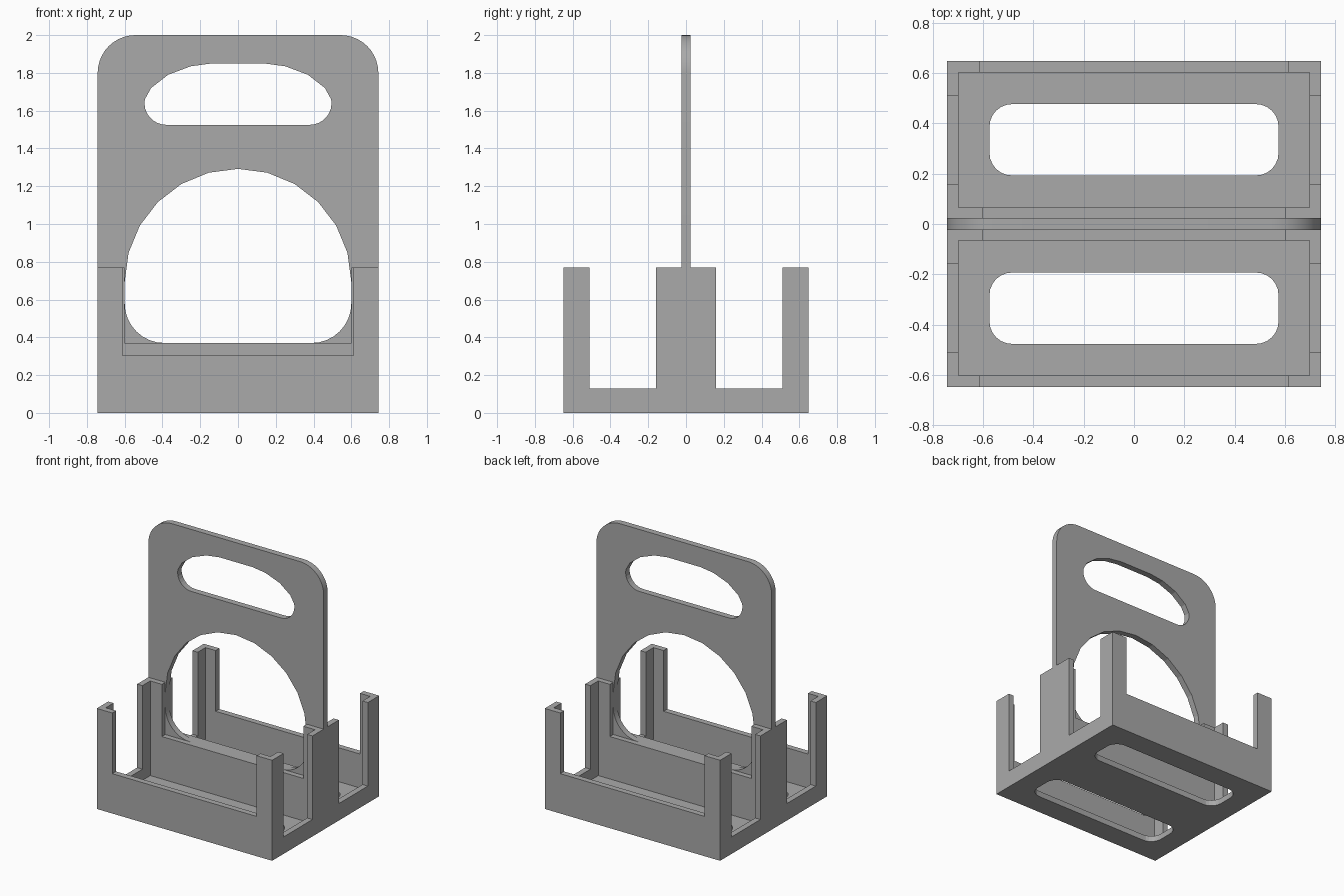
import bpy
import bmesh
from math import sin, cos, pi, radians
from mathutils import Vector

cube = bpy.data.objects.get("Cube")
if cube:
    bpy.data.objects.remove(cube, do_unlink=True)

grey = bpy.data.materials.new("plain grey")
grey.use_nodes = True
grey.diffuse_color = (0.4, 0.4, 0.4, 1)
grey.node_tree.nodes["Principled BSDF"].inputs["Base Color"].default_value = (0.4, 0.4, 0.4, 1)

W, D, T = 0.743, 0.648, 0.045      # half width, half depth, wall thickness
RIM, SPINE = 0.77, 0.065           # post height, half thickness of the divider


def prism(name, outline, low, high, axis="z"):
    """Extrude a closed 2D outline along z, or along y for an upright panel."""
    bm = bmesh.new()
    place = (lambda u, v: (u, v, low)) if axis == "z" else (lambda u, v: (u, low, v))
    face = bm.faces.new([bm.verts.new(place(u, v)) for u, v in outline])
    shift = Vector((0, 0, high - low)) if axis == "z" else Vector((0, high - low, 0))
    new = bmesh.ops.extrude_face_region(bm, geom=[face])["geom"]
    bmesh.ops.translate(bm, vec=shift, verts=[g for g in new if isinstance(g, bmesh.types.BMVert)])
    bmesh.ops.recalc_face_normals(bm, faces=bm.faces)
    mesh = bpy.data.meshes.new(name)
    bm.to_mesh(mesh)
    bm.free()
    mesh.materials.append(grey)
    obj = bpy.data.objects.new(name, mesh)
    bpy.context.collection.objects.link(obj)
    return obj


def box(name, x0, x1, y0, y1, z0, z1):
    return prism(name, [(x0, y0), (x1, y0), (x1, y1), (x0, y1)], z0, z1)


def arc(cx, cy, r, start, end, steps):
    angles = [radians(start + (end - start) * i / steps) for i in range(steps + 1)]
    return [(cx + r * cos(a), cy + r * sin(a)) for a in angles]


def mirrored(right_half):
    """Complete an outline from its right half, listed from bottom to top."""
    return right_half + [(-x, z) for x, z in reversed(right_half) if x > 1e-5]


def combine(target, tool, operation="DIFFERENCE"):
    mod = target.modifiers.new(operation.title(), "BOOLEAN")
    mod.operation, mod.solver, mod.object = operation, "EXACT", tool
    bpy.context.view_layer.objects.active = target
    bpy.ops.object.modifier_apply(modifier=mod.name)
    bpy.data.objects.remove(tool, do_unlink=True)


# Tray block with an open gap above the divider
holder = box("bottle_carrier", -W, W, -D, D, 0, RIM)
combine(holder, box("divider_gap", -0.6, 0.6, -0.2, 0.2, 0.37, 1))

for s in (-1, 1):
    # Deep compartment
    y0, y1 = sorted((s * SPINE, s * (D - T)))
    combine(holder, box("compartment", T - W, W - T, y0, y1, T, 1))
    # Low front and back walls between the corner posts
    y0, y1 = sorted((s * (D - 0.1), s * (D + 0.1)))
    combine(holder, box("wall_gap", -0.612, 0.612, y0, y1, 0.305, 1))
    # Low side walls
    y0, y1 = sorted((s * 0.16, s * 0.51))
    combine(holder, box("side_gap", -1, 1, y0, y1, 0.13, 1))
    # Rounded floor slot
    r, yc = 0.09, s * 0.335
    slot = []
    for cx, cy, a in ((1, 1, 0), (-1, 1, 90), (-1, -1, 180), (1, -1, 270)):
        slot += arc(cx * (0.575 - r), yc + cy * (0.142 - r), r, a, a + 90, 6)
    combine(holder, prism("floor_slot", slot, -0.1, 0.1))

# Upright handle panel with rounded shoulders
panel = prism("handle_panel", mirrored([(W, 0.1)] + arc(W - 0.2, 1.8, 0.2, 0, 90, 10)),
              -0.024, 0.024, "y")

# Arched opening with rounded lower corners
arch = arc(0.39, 0.58, 0.21, -90, 0, 8) + arc(0, 0.692, 0.6, 0, 90, 6)
combine(panel, prism("arch_opening", mirrored(arch), -0.2, 0.2, "y"))

# Hand grip opening with a bowed top
grip = arc(0.38, 1.64, 0.115, -90, 10, 8) + [(0.46, 1.72), (0.37, 1.79), (0.25, 1.835), (0.14, 1.85)]
combine(panel, prism("grip_opening", mirrored(grip), -0.2, 0.2, "y"))

combine(holder, panel, "UNION")

holder.select_set(True)
bpy.context.view_layer.objects.active = holder
bpy.ops.object.shade_smooth_by_angle(angle=radians(12))
